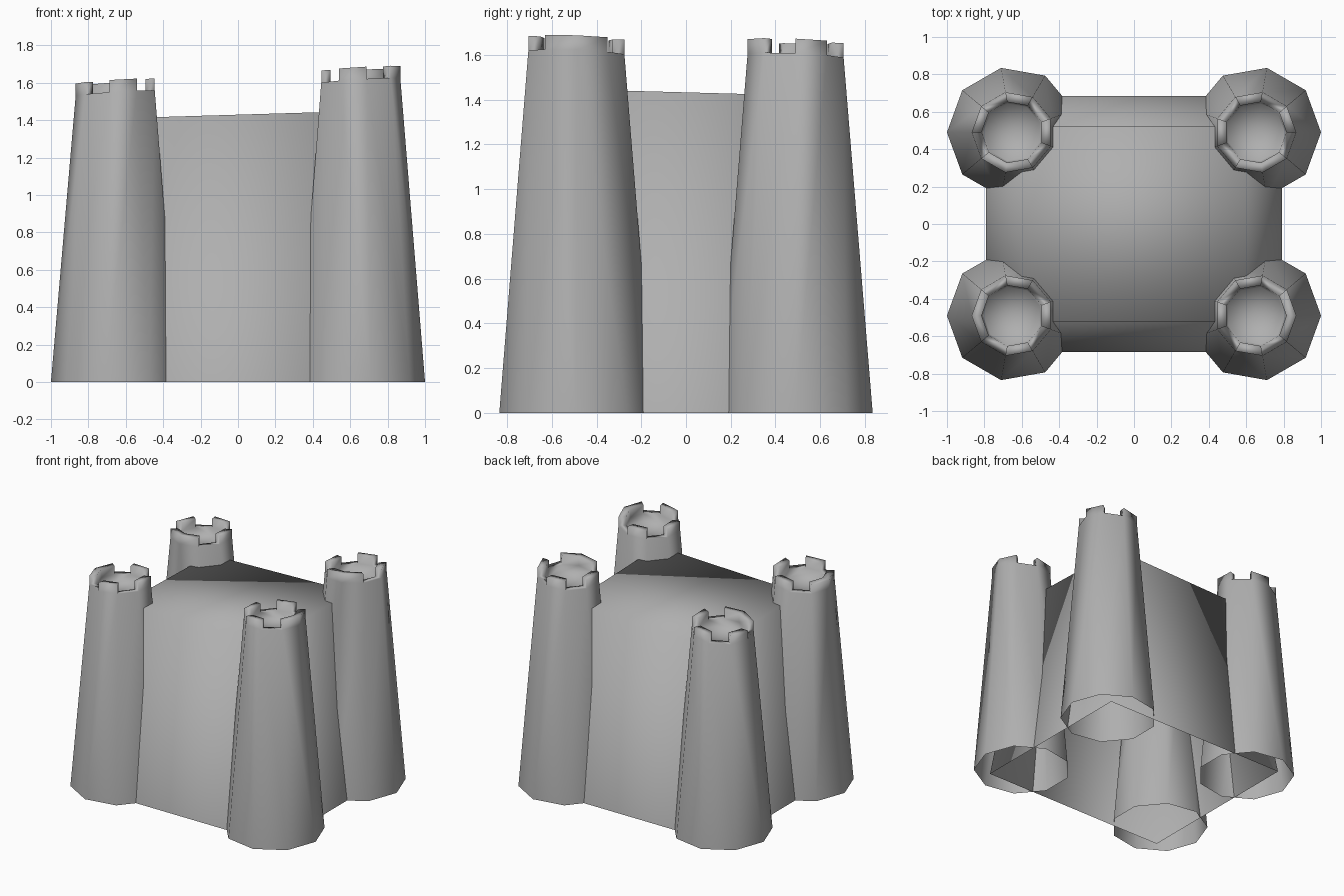
import bpy, bmesh
from math import cos, sin, radians

if "Cube" in bpy.data.objects:
    bpy.data.objects.remove(bpy.data.objects["Cube"])

SIDES = 9

# Mid-grey stone
stone = bpy.data.materials.new("stone")
stone.diffuse_color = (0.43, 0.43, 0.43, 1)
stone.use_nodes = True
stone.node_tree.nodes["Principled BSDF"].inputs["Base Color"].default_value = stone.diffuse_color


def finish(name, bm):
    bmesh.ops.recalc_face_normals(bm, faces=bm.faces[:])
    for f in bm.faces:
        f.smooth = True
    me = bpy.data.meshes.new(name)
    bm.to_mesh(me)
    bm.free()
    me.materials.append(stone)
    ob = bpy.data.objects.new(name, me)
    bpy.context.collection.objects.link(ob)
    return ob


# Keep: tapered open-bottomed block with a slightly tilted roof
def keep():
    bm = bmesh.new()
    signs = [(-1, -1), (1, -1), (1, 1), (-1, 1)]
    low = [bm.verts.new((sx * 0.79, sy * 0.685, 0)) for sx, sy in signs]
    top = [bm.verts.new((sx * 0.60, sy * 0.52, 1.415 + 0.018 * sx - 0.014 * sy))
           for sx, sy in signs]
    for i in range(4):
        j = (i + 1) % 4
        bm.faces.new((low[i], low[j], top[j], top[i]))
    bm.faces.new(top)
    finish("keep_walls", bm)


# Tower: nine-sided taper, hollow crown, merlons extruded from the rim
def tower(name, sx, sy, height, merlons):
    cx, cy, merlon_h = 0.65 * sx, 0.49 * sy, 0.065
    bm = bmesh.new()

    def ring(r, z, tilt):
        out = []
        for i in range(SIDES):
            a = radians(i * 40)
            dx, dy = sx * r * cos(a), sy * r * sin(a)
            out.append(bm.verts.new((cx + dx, cy + dy,
                                     z + tilt * (0.06 * dx - 0.04 * dy))))
        return out

    def bridge(a, b):
        return [bm.faces.new((a[i], a[(i + 1) % SIDES], b[(i + 1) % SIDES], b[i]))
                for i in range(SIDES)]

    rim_z = height - merlon_h
    base = ring(0.35, 0, 0)
    outer = ring(0.218, rim_z, 1)
    inner = ring(0.165, rim_z, 1)
    floor = ring(0.155, rim_z - 0.05, 1)
    bridge(base, outer)
    rim = bridge(outer, inner)
    bridge(inner, floor)
    mid = bm.verts.new((cx, cy, rim_z - 0.055))
    for i in range(SIDES):
        bm.faces.new((floor[i], floor[(i + 1) % SIDES], mid))
    bmesh.ops.recalc_face_normals(bm, faces=bm.faces[:])
    chosen = [rim[((m - 20) // 40) % SIDES] for m in merlons]
    ext = bmesh.ops.extrude_face_region(bm, geom=chosen)
    up = [g for g in ext["geom"] if isinstance(g, bmesh.types.BMVert)]
    bmesh.ops.translate(bm, verts=up, vec=(0, 0, merlon_h))
    left = [f for f in chosen if f.is_valid]
    if left:
        bmesh.ops.delete(bm, geom=left, context='FACES_ONLY')
    finish(name, bm)


keep()
# Edge directions (degrees from the outward side) that carry merlons
front = (20, -20, 100, -100, 180)
back = (20, 100, 180, -60, -100)
tower("front_left_tower", -1, -1, 1.608, front)
tower("front_right_tower", 1, -1, 1.675, front)
tower("back_right_tower", 1, 1, 1.66, back)
tower("back_left_tower", -1, 1, 1.593, back)
